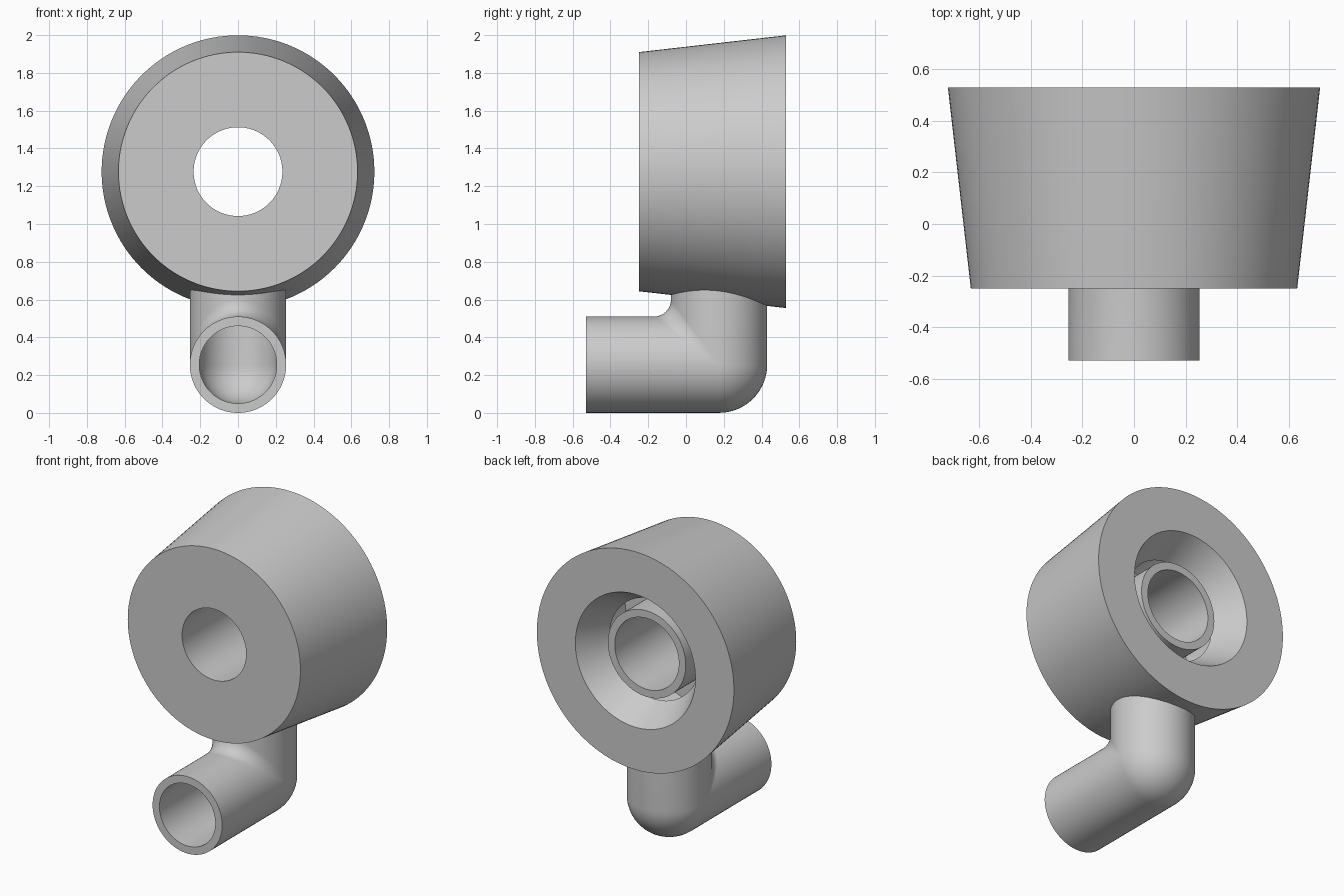
import bpy, bmesh, math
from mathutils import Matrix, Vector

cube = bpy.data.objects.get("Cube")
if cube:
    bpy.data.objects.remove(cube, do_unlink=True)

# Single grey plastic
grey = bpy.data.materials.new("grey plastic")
grey.use_nodes = True
colour = (0.6, 0.6, 0.6, 1)
grey.diffuse_color = colour
grey.node_tree.nodes["Principled BSDF"].inputs["Base Color"].default_value = colour

AXIS_Z = 1.277                      # height of the housing axis
FRONT, BACK = -0.25, 0.53           # housing ends along y
R_FRONT, R_BACK = 0.633, 0.722      # outer radii of the housing
WALL = 0.05
PIPE_Y, PIPE_Z, PIPE_R = 0.175, 0.255, 0.255
FILLET = 0.09


def make_object(name, bm):
    bmesh.ops.recalc_face_normals(bm, faces=bm.faces[:])
    mesh = bpy.data.meshes.new(name)
    bm.to_mesh(mesh)
    bm.free()
    mesh.materials.append(grey)
    obj = bpy.data.objects.new(name, mesh)
    bpy.context.collection.objects.link(obj)
    return obj


def smooth(obj):
    bpy.ops.object.select_all(action="DESELECT")
    obj.select_set(True)
    bpy.context.view_layer.objects.active = obj
    bpy.ops.object.shade_smooth_by_angle(angle=math.radians(30))


def revolve(bm, profile, steps=128):
    """Turn a closed (radius, y) profile about the housing axis."""
    verts = [bm.verts.new((r, y, AXIS_Z)) for r, y in profile]
    edges = [bm.edges.new((v, verts[i - 1])) for i, v in enumerate(verts)]
    bmesh.ops.spin(bm, geom=verts + edges, cent=(0, 0, AXIS_Z), axis=(0, 1, 0),
                   angle=math.tau, steps=steps, use_merge=True)
    bmesh.ops.remove_doubles(bm, verts=bm.verts[:], dist=0.0001)


def housing_radius(y):
    return R_FRONT + (R_BACK - R_FRONT) * (y - FRONT) / (BACK - FRONT)


# Housing: tapered shell, flared back mouth, ring chamber and central tube
profile = [
    (R_FRONT, FRONT), (R_BACK, BACK),
    (0.44, BACK), (0.33, 0.33),
    (0.37, 0.31), (0.47, BACK - WALL),
    (housing_radius(BACK - WALL) - WALL, BACK - WALL),
    (housing_radius(FRONT + WALL) - WALL, FRONT + WALL),
    (0.285, FRONT + WALL), (0.285, 0.41),
    (0.235, 0.41), (0.235, FRONT),
]
bm = bmesh.new()
revolve(bm, profile)
housing = make_object("housing", bm)

# Inlet opening cut through the lower housing wall
bm = bmesh.new()
bmesh.ops.create_cone(bm, cap_ends=True, segments=64, radius1=PIPE_R - WALL,
                      radius2=PIPE_R - WALL, depth=0.4,
                      matrix=Matrix.Translation((0, PIPE_Y, 0.6)))
cutter = make_object("inlet_cutter", bm)
cutter.hide_render = True
cut = housing.modifiers.new("inlet opening", "BOOLEAN")
cut.operation = "DIFFERENCE"
cut.solver = "EXACT"
cut.object = cutter
bpy.context.view_layer.objects.active = housing
bpy.ops.object.modifier_apply(modifier=cut.name)
bpy.data.objects.remove(cutter, do_unlink=True)
smooth(housing)


def elbow_strand(radius, angle, bends=14):
    """One lengthwise line of the pipe: along y, round the bend, up to the housing."""
    x, s = radius * math.cos(angle), radius * math.sin(angle)
    bend = -s if s < 0 else FILLET * s / radius
    cy, cz = PIPE_Y - s - bend, PIPE_Z + s + bend
    points = [Vector((x, -BACK, PIPE_Z + s))]
    for i in range(bends + 1):
        t = math.pi / 2 * i / bends
        points.append(Vector((x, cy + bend * math.sin(t), cz - bend * math.cos(t))))
    y = PIPE_Y - s
    top = AXIS_Z - math.sqrt((housing_radius(y) - WALL / 2) ** 2 - x * x)
    points.append(Vector((x, y, top)))
    return points


# Inlet pipe: outer and inner skins joined by rims at both ends
bm = bmesh.new()
COUNT = 72
loops = []
for k in range(COUNT):
    angle = math.tau * (k + 0.5) / COUNT
    outer = elbow_strand(PIPE_R, angle)
    inner = elbow_strand(PIPE_R - WALL, angle)
    loops.append([bm.verts.new(p) for p in outer + inner[::-1]])
for k, loop in enumerate(loops):
    before = loops[k - 1]
    for i in range(len(loop)):
        bm.faces.new((before[i - 1], before[i], loop[i], loop[i - 1]))
smooth(make_object("inlet_pipe", bm))
